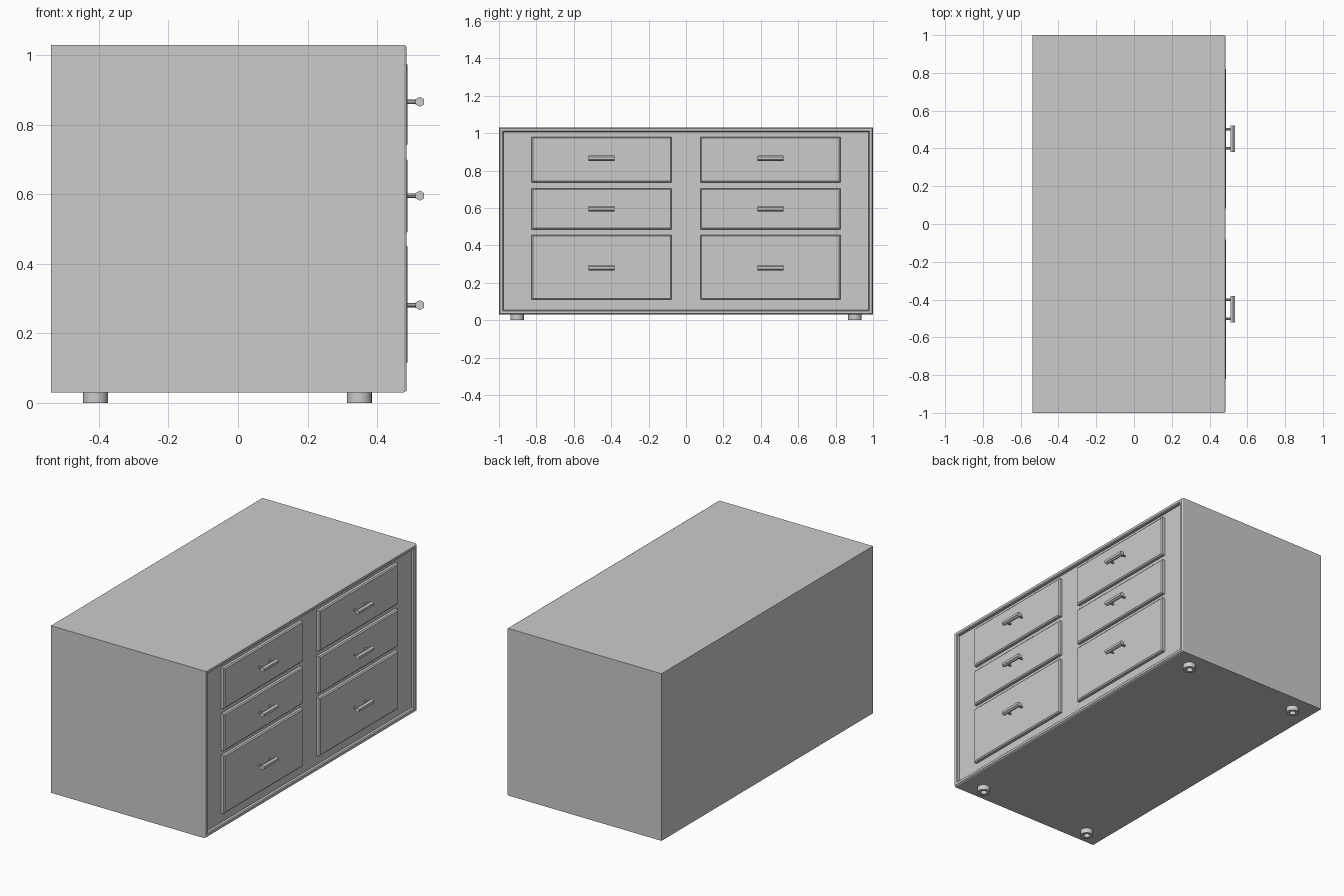
import bpy, bmesh, math
from mathutils import Matrix

if "Cube" in bpy.data.objects:
    bpy.data.objects.remove(bpy.data.objects["Cube"])


def make_object(name, bm):
    bmesh.ops.recalc_face_normals(bm, faces=bm.faces)
    mesh = bpy.data.meshes.new(name)
    bm.to_mesh(mesh)
    bm.free()
    obj = bpy.data.objects.new(name, mesh)
    bpy.context.collection.objects.link(obj)
    return obj


def stepped_box(name, cy, cz, hy, hz, steps):
    """Rectangular loops stacked along x; each step is (x, inset)."""
    bm = bmesh.new()
    loops = []
    for x, i in steps:
        a, b = hy - i, hz - i
        loops.append([bm.verts.new((x, cy + sy * a, cz + sz * b))
                      for sy, sz in ((-1, -1), (1, -1), (1, 1), (-1, 1))])
    for l0, l1 in zip(loops, loops[1:]):
        for k in range(4):
            n = (k + 1) % 4
            bm.faces.new((l0[k], l0[n], l1[n], l1[k]))
    bm.faces.new(loops[0])
    bm.faces.new(loops[-1])
    return make_object(name, bm)


def add_rod(bm, center, radius, length, axis, sides, turn=0.0):
    rot = {'X': Matrix.Rotation(math.pi / 2, 4, 'Y'),
           'Y': Matrix.Rotation(math.pi / 2, 4, 'X')}[axis]
    bmesh.ops.create_cone(bm, cap_ends=True, segments=sides, radius1=radius,
                          radius2=radius, depth=length,
                          matrix=Matrix.Translation(center) @ rot @ Matrix.Rotation(turn, 4, 'Z'))


# Cabinet body with raised chamfered rim around a recessed face
stepped_box("cabinet_body", 0, 0.53, 1.0, 0.5,
            [(-0.538, 0), (0.477, 0), (0.485, 0.005), (0.485, 0.019),
             (0.480, 0.024), (0.465, 0.024)])

# Drawers: (bottom, top, handle height), two columns
ROWS = [(0.11, 0.457, 0.281), (0.485, 0.705, 0.596), (0.737, 0.98, 0.866)]
for side, sy in (("left", -1), ("right", 1)):
    for row, (z0, z1, hz) in zip(("bottom", "middle", "top"), ROWS):
        stepped_box(f"drawer_{row}_{side}", sy * 0.451, (z0 + z1) / 2,
                    0.374, (z1 - z0) / 2,
                    [(0.46, 0), (0.481, 0), (0.487, 0.007)])
        # Bar handle on two posts
        bm = bmesh.new()
        add_rod(bm, (0.523, sy * 0.451, hz), 0.0145, 0.14, 'Y', 6, math.pi / 6)
        xs = [v.co.z for v in bm.verts]
        # keep the hexagon's points facing up and down
        if max(xs) - hz < 0.0135:
            bmesh.ops.rotate(bm, verts=bm.verts, cent=(0.523, 0, hz),
                             matrix=Matrix.Rotation(math.pi / 6, 3, 'Y'))
        for d in (-0.05, 0.05):
            add_rod(bm, (0.503, sy * 0.451 + d, hz), 0.006, 0.036, 'X', 8)
        make_object(f"handle_{row}_{side}", bm)

# Ring-shaped feet, revolved from a square-cut profile
PROFILE = [(0.018, 0.035), (0.036, 0.035), (0.036, 0.0), (0.018, 0.0)]
N = 24
for fx, end in ((-0.41, "back"), (0.349, "front")):
    for fy, side in ((-0.903, "left"), (0.903, "right")):
        bm = bmesh.new()
        rings = [[bm.verts.new((fx + r * math.cos(2 * math.pi * k / N),
                                fy + r * math.sin(2 * math.pi * k / N), z))
                  for r, z in PROFILE] for k in range(N)]
        for k in range(N):
            a, b = rings[k], rings[(k + 1) % N]
            for j in range(4):
                m = (j + 1) % 4
                bm.faces.new((a[j], a[m], b[m], b[j]))
        foot = make_object(f"foot_{end}_{side}", bm)
        bpy.ops.object.select_all(action='DESELECT')
        foot.select_set(True)
        bpy.context.view_layer.objects.active = foot
        bpy.ops.object.shade_smooth_by_angle(angle=math.radians(40))
